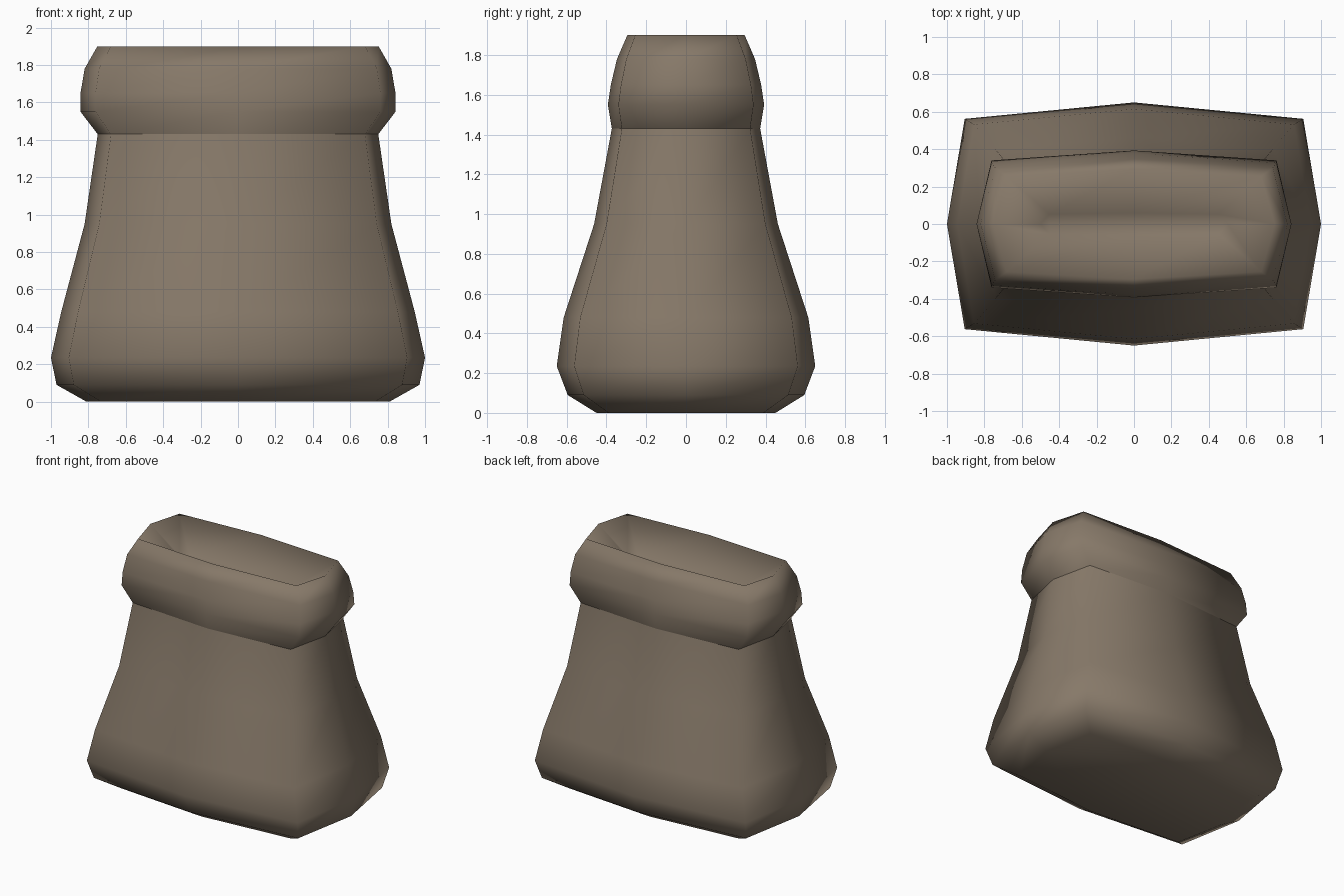
import bpy, bmesh

if "Cube" in bpy.data.objects:
    bpy.data.objects.remove(bpy.data.objects["Cube"])

cloth = bpy.data.materials.new("cloth")
cloth.diffuse_color = (0.24, 0.19, 0.14, 1)
cloth.use_nodes = True
cloth.node_tree.nodes["Principled BSDF"].inputs["Base Color"].default_value = cloth.diffuse_color


def ring(bm, z, x, y):
    # eight-sided, slightly bulging rectangle
    cx, cy = 0.905 * x, 0.865 * y
    pts = [(x, 0), (cx, cy), (0, y), (-cx, cy),
           (-x, 0), (-cx, -cy), (0, -y), (cx, -cy)]
    return [bm.verts.new((px, py, z)) for px, py in pts]


def loft(name, profile, cap_start=False, cap_end=False):
    bm = bmesh.new()
    rings = [ring(bm, *p) for p in profile]
    for a, b in zip(rings, rings[1:]):
        for i in range(8):
            j = (i + 1) % 8
            bm.faces.new((a[i], a[j], b[j], b[i]))
    if cap_start:
        bm.faces.new(rings[0][::-1])
    if cap_end:
        bm.faces.new(rings[-1])
    for f in bm.faces:
        f.smooth = True
    me = bpy.data.meshes.new(name)
    bm.to_mesh(me)
    bm.free()
    me.materials.append(cloth)
    ob = bpy.data.objects.new(name, me)
    bpy.context.collection.objects.link(ob)
    return ob


# Sack body, from flat base to neck: (z, half width, half depth)
loft("sack_body", [
    (0.0, 0.81, 0.45), (0.09, 0.97, 0.595), (0.235, 1.0, 0.65),
    (0.48, 0.945, 0.615), (0.95, 0.82, 0.462), (1.43, 0.75, 0.373),
], cap_start=True)

# Rolled collar with the sunken mouth inside it
loft("rolled_collar", [
    (1.43, 0.75, 0.373), (1.55, 0.842, 0.393), (1.65, 0.842, 0.378),
    (1.78, 0.82, 0.347), (1.90, 0.752, 0.295), (1.72, 0.50, 0.06),
], cap_end=True)
